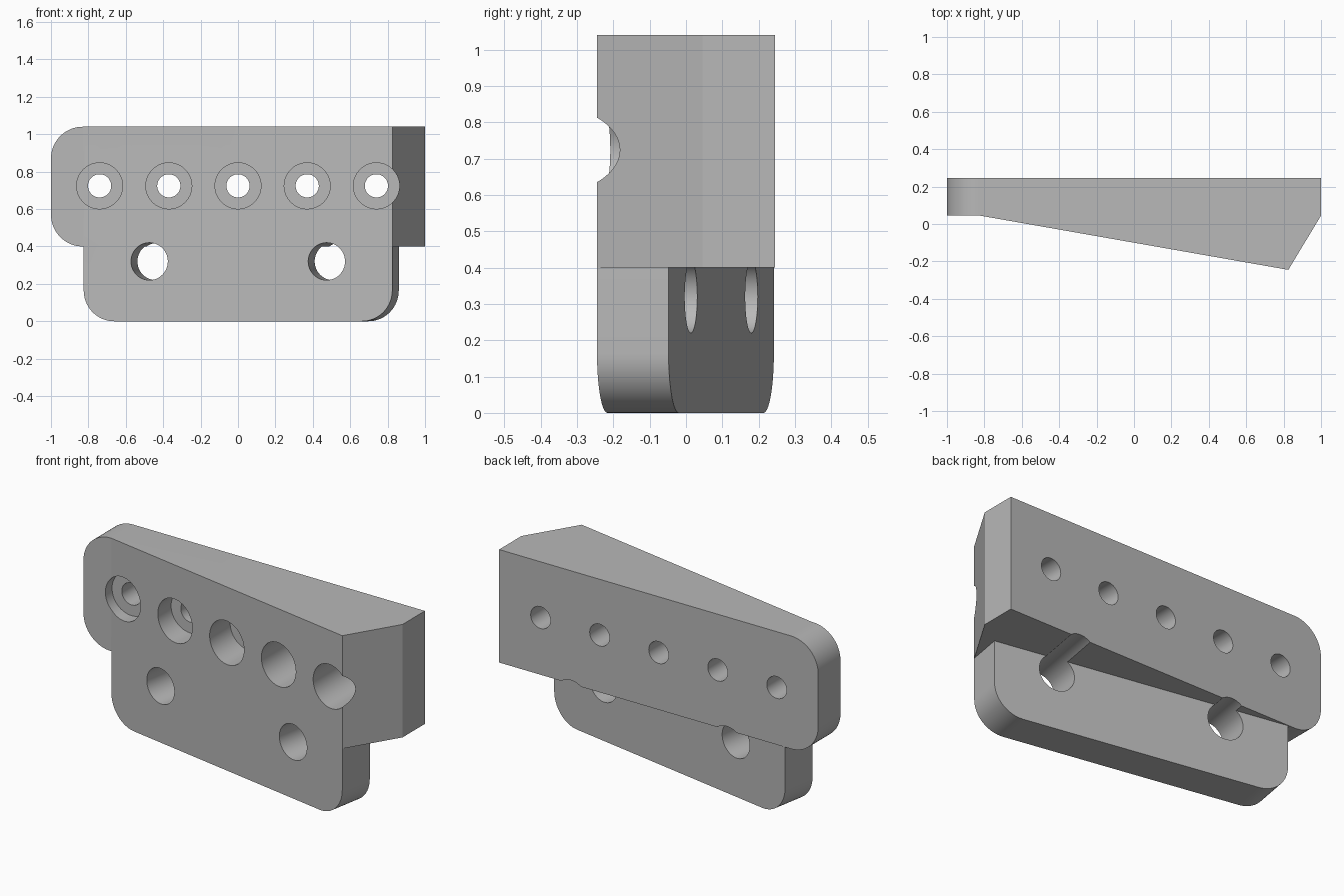
import bpy, bmesh, math
from mathutils import Vector

if "Cube" in bpy.data.objects:
    bpy.data.objects.remove(bpy.data.objects["Cube"], do_unlink=True)

grey = bpy.data.materials.new("plain grey")
grey.use_nodes = True
colour = (0.48, 0.48, 0.48, 1)
grey.diffuse_color = colour
grey.node_tree.nodes["Principled BSDF"].inputs["Base Color"].default_value = colour

BACK, THICK, STEP, TOP = 0.245, 0.2, 0.4, 1.04
SLOPE_X = 0.825                       # half width of the slanted front
FRONT = BACK - THICK
start = Vector((-SLOPE_X, FRONT))     # slanted front edge, seen from above
end = Vector((SLOPE_X, -BACK))
along = (end - start).normalized()
inward = Vector((-along.y, along.x))


def prism(name, outline, z0, z1, rounded, radius):
    """Extrude a plan outline upward and round the edges chosen by a rule."""
    bm = bmesh.new()
    face = bm.faces.new([bm.verts.new((x, y, z0)) for x, y in outline])
    result = bmesh.ops.extrude_face_region(bm, geom=[face])
    new_verts = [v for v in result["geom"] if isinstance(v, bmesh.types.BMVert)]
    bmesh.ops.translate(bm, verts=new_verts, vec=(0, 0, z1 - z0))
    bmesh.ops.recalc_face_normals(bm, faces=bm.faces)
    edges = [e for e in bm.edges if rounded(*[v.co for v in e.verts])]
    bmesh.ops.bevel(bm, geom=edges, offset=radius, offset_type='OFFSET',
                    segments=16, profile=0.5, affect='EDGES')
    mesh = bpy.data.meshes.new(name)
    bm.to_mesh(mesh)
    bm.free()
    obj = bpy.data.objects.new(name, mesh)
    bpy.context.collection.objects.link(obj)
    obj.data.materials.append(grey)
    return obj


def combine(target, tool, operation):
    """Apply a boolean and discard the tool."""
    mod = target.modifiers.new("combine", 'BOOLEAN')
    mod.object, mod.operation, mod.solver = tool, operation, 'EXACT'
    bpy.ops.object.select_all(action='DESELECT')
    bpy.context.view_layer.objects.active = target
    target.select_set(True)
    bpy.ops.object.modifier_apply(modifier=mod.name)
    bpy.data.objects.remove(tool, do_unlink=True)


def drill(target, p0, p1, radius):
    """Cut a round hole between two points."""
    a, b = Vector(p0), Vector(p1)
    bpy.ops.mesh.primitive_cylinder_add(vertices=64, radius=radius,
                                        depth=(b - a).length, location=(a + b) / 2)
    tool = bpy.context.object
    tool.rotation_mode = 'QUATERNION'
    tool.rotation_quaternion = (b - a).to_track_quat('Z', 'Y')
    tool.hide_render = True
    tool.data.materials.append(grey)
    bpy.context.view_layer.update()
    combine(target, tool, 'DIFFERENCE')


# Wedge block with two rounded corners on its thin end
bracket = prism(
    "wedge_bracket",
    [(-1, FRONT), start, end, (1, FRONT), (1, BACK), (-1, BACK)], STEP, TOP,
    lambda a, b: a.x < -0.99 and b.x < -0.99 and abs(a.y - b.y) > 0.1, 0.17)

# Lower tab following the slanted front, with rounded bottom corners
tab = prism(
    "lower_tab",
    [start, end, end + inward * THICK, start + inward * THICK], 0, STEP,
    lambda a, b: a.z + b.z < 0.01 and abs((b - a).xy.dot(inward)) > 0.1, 0.165)
combine(bracket, tab, 'UNION')

# Row of counterbored screw holes
for i in range(-2, 3):
    x = i * 0.37
    drill(bracket, (x, -0.6, 0.724), (x, 0.105, 0.724), 0.123)
    drill(bracket, (x, -0.6, 0.724), (x, 0.6, 0.724), 0.062)

# Two large holes square to the slanted face, grooving the block underside
for side in (-1, 1):
    centre = (start + end) / 2 + along * side * 0.481
    p0, p1 = centre - inward * 0.3, centre + inward * 0.9
    drill(bracket, (*p0, 0.32), (*p1, 0.32), 0.1)

# Merge leftover coplanar seams
bm = bmesh.new()
bm.from_mesh(bracket.data)
bmesh.ops.remove_doubles(bm, verts=bm.verts, dist=0.0001)
bmesh.ops.dissolve_limit(bm, angle_limit=math.radians(0.5),
                         verts=bm.verts, edges=bm.edges)
bm.to_mesh(bracket.data)
bm.free()

bpy.ops.object.select_all(action='DESELECT')
bpy.context.view_layer.objects.active = bracket
bracket.select_set(True)
bpy.ops.object.shade_smooth_by_angle(angle=math.radians(25))
